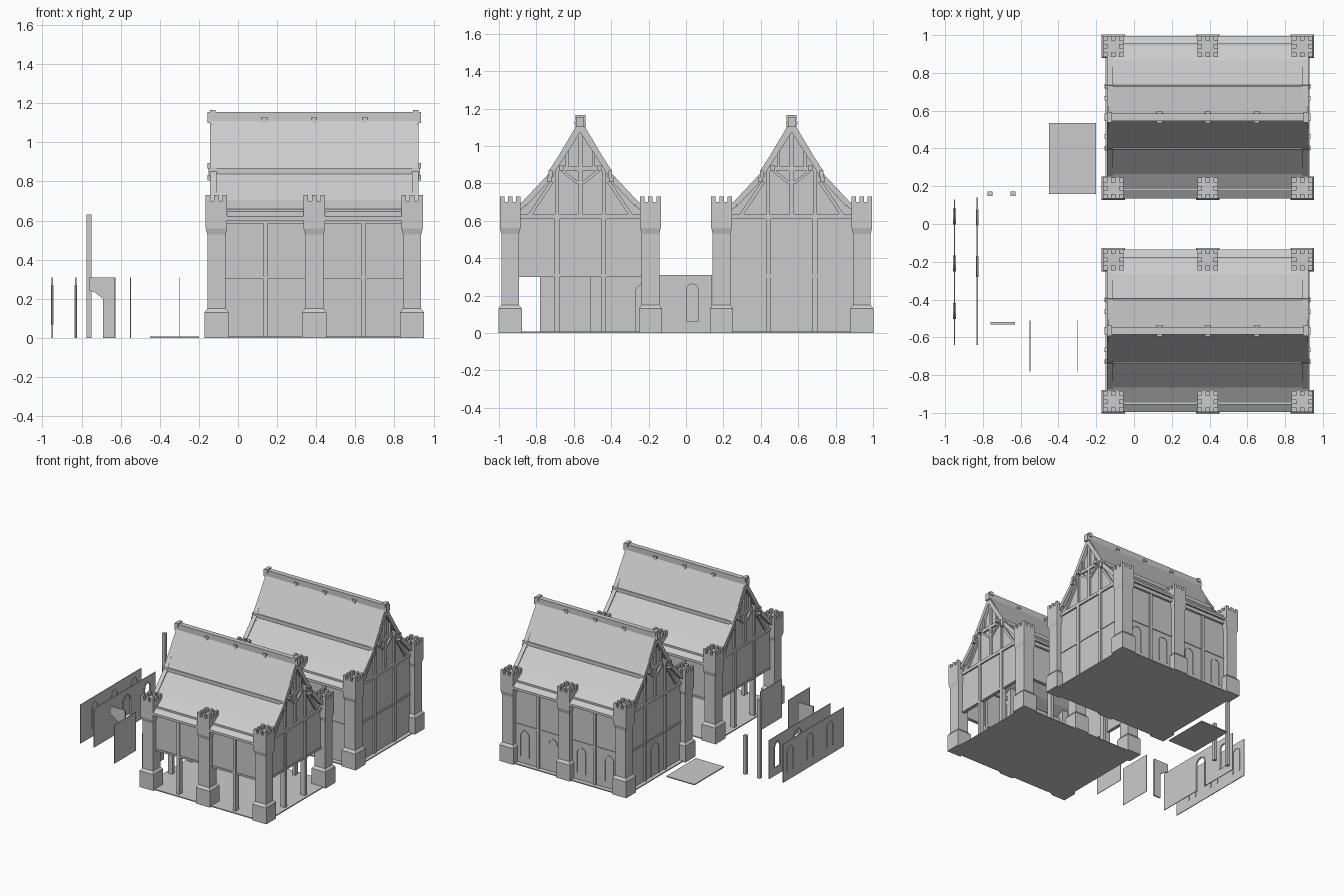
import bpy, bmesh, math

cube = bpy.data.objects.get("Cube")
if cube:
    bpy.data.objects.remove(cube, do_unlink=True)

stone = bpy.data.materials.new("light grey")
stone.use_nodes = True
GREY = (0.6, 0.6, 0.6, 1)
stone.diffuse_color = GREY
stone.node_tree.nodes["Principled BSDF"].inputs["Base Color"].default_value = GREY


class Part:
    """Collects solids into one mesh object."""
    def __init__(self, name):
        self.name, self.bm = name, bmesh.new()

    def loft(self, rings):
        rows = [[self.bm.verts.new(p) for p in r] for r in rings]
        n = len(rows[0])
        for a, b in zip(rows, rows[1:]):
            for i in range(n):
                j = (i + 1) % n
                self.bm.faces.new((a[i], a[j], b[j], b[i]))
        self.bm.faces.new(rows[0][::-1])
        self.bm.faces.new(rows[-1])

    def prism(self, pts, axis, a, b):
        put = (lambda u, v, d: (d, u, v)) if axis == "x" else (lambda u, v, d: (u, d, v))
        self.loft([[put(u, v, d) for u, v in pts] for d in (a, b)])

    def box(self, x0, x1, y0, y1, z0, z1):
        self.prism([(y0, z0), (y1, z0), (y1, z1), (y0, z1)], "x", x0, x1)

    def bar(self, p, q, width, x0, x1):
        # slanted timber lying in a gable plane
        dy, dz = q[0] - p[0], q[1] - p[1]
        k = width / 2 / math.hypot(dy, dz)
        n = (-dz * k, dy * k)
        self.prism([(p[0] + n[0], p[1] + n[1]), (q[0] + n[0], q[1] + n[1]),
                    (q[0] - n[0], q[1] - n[1]), (p[0] - n[0], p[1] - n[1])], "x", x0, x1)

    def done(self):
        bmesh.ops.recalc_face_normals(self.bm, faces=self.bm.faces)
        me = bpy.data.meshes.new(self.name)
        self.bm.to_mesh(me)
        self.bm.free()
        me.materials.append(stone)
        bpy.context.collection.objects.link(bpy.data.objects.new(self.name, me))


def half_arch(c, w, z0, top, side):
    # outline from the crown down to the foot
    pts = [(c + side * w * math.sin(t * math.pi / 12),
            top - w * 1.1 * (1 - math.cos(t * math.pi / 12))) for t in range(7)]
    return pts + [(c + side * w, z0)]


def arch_frame(part, c, w, z0, top, axis, a, b, rim=0.009):
    for s in (-1, 1):
        inner = half_arch(c, w - rim, z0, top - rim, s)
        part.prism(half_arch(c, w, z0, top, s) + inner[::-1], axis, a, b)


def arch_panel(part, u0, u1, height, openings, axis, a, b):
    # wall panel cut into strips that meet at the middle of each opening
    edges = [None] + openings + [None]
    for left, right in zip(edges, edges[1:]):
        pts = []
        if left:
            c, w, z0, top = left
            pts += [(c, height)] + half_arch(c, w, z0, top, 1)
            pts += [(c, z0), (c, 0)] if z0 > 0 else []
        else:
            pts += [(u0, height), (u0, 0)]
        if right:
            c, w, z0, top = right
            pts += [(c, 0), (c, z0)] if z0 > 0 else []
            pts += half_arch(c, w, z0, top, -1)[::-1] + [(c, height)]
        else:
            pts += [(u1, 0), (u1, height)]
        part.prism(pts, axis, a, b)


X0, XM, X1 = -0.11, 0.39, 0.89      # column lines
HALF = 0.375                        # column line to ridge line
STUDS = (0.14, 0.64)
UPPER = [(0, 1.13), (0.02, 1.11), (0.165, 0.865)]
LOWER = [(0.15, 0.86), (0.30, 0.705), (0.43, 0.62)]


def house(tag, cy, wall_bottom):
    # columns with plinth, flared head and battlements
    cols = Part(tag + "_columns")
    for x in (X0, XM, X1):
        for s in (-1, 1):
            y = cy + s * HALF
            prof = [(0.062, 0), (0.062, 0.13), (0.047, 0.15), (0.047, 0.53), (0.055, 0.56), (0.055, 0.70)]
            cols.loft([[(x - r, y - r, z), (x + r, y - r, z), (x + r, y + r, z), (x - r, y + r, z)]
                       for r, z in prof])
            for i in (-1, 0, 1):
                for j in (-1, 0, 1):
                    if i or j:
                        u, v = x + i * 0.043, y + j * 0.043
                        cols.box(u - 0.012, u + 0.012, v - 0.012, v + 0.012, 0.70, 0.73)
    cols.done()

    floor = Part(tag + "_floor")
    floor.box(X0 - 0.04, X1 + 0.04, cy - HALF - 0.045, cy + HALF + 0.045, 0, 0.008)
    floor.done()

    # walls, posts and rails
    walls, frame = Part(tag + "_walls"), Part(tag + "_wall_timbers")
    for s in (-1, 1):
        y = cy + s * HALF
        walls.box(X0, X1, y - 0.008, y + 0.008, wall_bottom, 0.62)
        frame.box(X0, X1, y - 0.014, y + 0.014, 0.30, 0.315)
        frame.box(X0, X1, y - 0.025, y + 0.025, 0.585, 0.615)
        for x in STUDS:
            frame.box(x - 0.012, x + 0.012, y - 0.02, y + 0.02, 0, 0.60)
    for x in (X0, X1):
        walls.box(x - 0.008, x + 0.008, cy - HALF, cy + HALF, wall_bottom, 0.62)
        frame.box(x - 0.014, x + 0.014, cy - HALF, cy + HALF, 0.30, 0.315)
        for dy in (-0.125, 0.125):
            frame.box(x - 0.02, x + 0.02, cy + dy - 0.013, cy + dy + 0.013, 0, 0.62)
    walls.done()
    frame.done()

    # gable walls and their timber framing
    gable, timber = Part(tag + "_gables"), Part(tag + "_gable_timbers")
    side = [(0.40, 0.62), (0.30, 0.69), (0.155, 0.86)]
    outline = [(cy - a, z) for a, z in side] + [(cy, 1.11)] + [(cy + a, z) for a, z in side[::-1]]
    for x, out in ((X0, -1), (X1, 1)):
        gable.prism(outline, "x", x - 0.006, x + 0.006)
        a, b = x, x + out * 0.02
        timber.box(min(a, b), max(a, b), cy - HALF, cy + HALF, 0.61, 0.635)
        timber.box(min(a, b), max(a, b), cy - 0.15, cy + 0.15, 0.865, 0.89)
        timber.box(min(a, b), max(a, b), cy - 0.012, cy + 0.012, 0.62, 1.11)
        e = x + out * 0.033
        for s in (-1, 1):
            p = lambda d, z: (cy + s * d, z)
            timber.bar(p(0.125, 0.63), p(0.125, 0.87), 0.02, a, b)
            timber.bar(p(0.27, 0.63), p(0.15, 0.81), 0.018, a, b)
            timber.bar(p(0.07, 0.88), p(0.07, 0.98), 0.016, a, b)
            timber.bar(p(0.10, 0.87), p(0.012, 0.80), 0.016, a, b)
            # barge boards following the roof
            for q, r in (((0, 1.10), (0.158, 0.855)), ((0.15, 0.85), (0.30, 0.69)), ((0.30, 0.69), (0.42, 0.61))):
                timber.bar(p(*q), p(*r), 0.03, a, e)
            # purlin ends
            for d, z in ((0.10, 0.88), (0.165, 0.82)):
                timber.box(min(a, x + out * 0.045), max(a, x + out * 0.045),
                           cy + s * d - 0.012, cy + s * d + 0.012, z - 0.014, z + 0.014)
    gable.done()
    timber.done()

    # bell-cast roof in overlapping sheets
    roof = Part(tag + "_roof")
    for s in (-1, 1):
        for line in (UPPER, LOWER):
            under = [(a, z - 0.02) for a, z in line[::-1]]
            roof.prism([(cy + s * a, z) for a, z in line + under], "x", X0 - 0.028, X1 + 0.028)
        y = cy + s * 0.16
        roof.box(X0 - 0.042, X1 + 0.042, y - 0.01, y + 0.01, 0.835, 0.868)
        y = cy + s * 0.385
        roof.box(X0 - 0.02, X1 + 0.02, y - 0.006, y + 0.006, 0.625, 0.66)
    roof.done()

    ridge = Part(tag + "_ridge")
    ridge.box(X0 - 0.045, X1 + 0.045, cy - 0.02, cy + 0.02, 1.10, 1.155)
    for x in (X0 - 0.02, X1 + 0.02):
        ridge.box(x - 0.014, x + 0.014, cy - 0.027, cy + 0.027, 1.135, 1.165)
    for x in (0.135, XM, 0.65):
        ridge.box(x - 0.015, x + 0.015, cy - 0.03, cy + 0.03, 1.115, 1.13)
        ridge.box(x - 0.01, x + 0.01, cy - 0.027, cy + 0.027, 1.095, 1.115)
    ridge.done()


house("open_house", -0.565, 0.30)
house("closed_house", 0.565, 0.0)

# arched windows and door of the closed house
trim = Part("closed_house_arches")
back = 0.565 + HALF
for x in (0.015, 0.265, 0.515, 0.765):
    arch_frame(trim, x, 0.042, 0.06, 0.27, "y", back, back + 0.013)
arch_frame(trim, 0.565, 0.055, 0.0, 0.27, "x", X0 - 0.013, X0)
trim.done()

# loose wall panels
win = lambda y: (y, 0.042, 0.065, 0.27)
door = (-0.225, 0.055, 0.0, 0.27)
for name, x, end, holes in (("window_panel", -0.95, 0.13, [win(-0.46), win(-0.21), win(0.04)]),
                            ("door_panel", -0.83, 0.14, [door, win(0.035)])):
    panel = Part(name)
    if name == "door_panel":
        arch_panel(panel, -0.64, end, 0.31, holes, "x", x - 0.003, x + 0.003)
    else:
        panel.box(x - 0.003, x + 0.003, -0.64, end, 0, 0.31)
    for c, w, z0, top in holes:
        arch_frame(panel, c, w, z0, top, "x", x - 0.007, x + 0.007)
    panel.done()

for i, x in enumerate((-0.55, -0.30)):
    plain = Part("plain_panel_%d" % (i + 1))
    plain.box(x - 0.002, x + 0.002, -0.78, -0.51, 0, 0.31)
    plain.done()

# half of a gate arch
gate = Part("gate_half")
gate.prism([(-0.76, 0.31), (-0.76, 0.24), (-0.735, 0.235), (-0.69, 0.20), (-0.69, 0),
            (-0.63, 0), (-0.63, 0.31)], "y", -0.531, -0.519)
gate.done()

# loose posts and floor slab
for name, x, h in (("tall_post", -0.763, 0.63), ("short_post", -0.64, 0.31)):
    post = Part(name)
    post.box(x - 0.013, x + 0.013, 0.147, 0.173, 0, h)
    post.done()
slab = Part("floor_slab")
slab.box(-0.45, -0.20, 0.16, 0.535, 0, 0.008)
slab.done()
